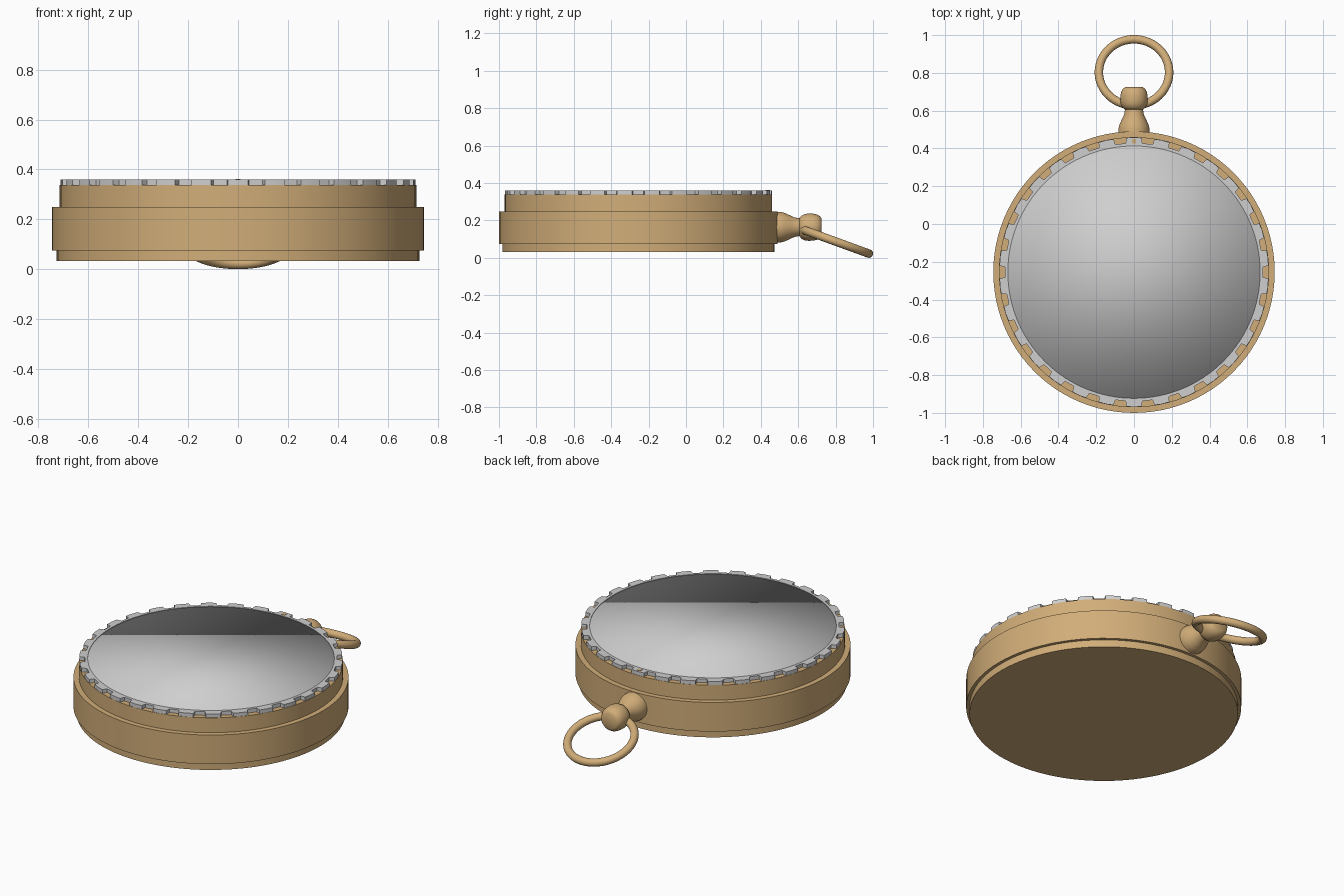
import bpy, bmesh, math
from mathutils import Matrix, Vector

if "Cube" in bpy.data.objects:
    bpy.data.objects.remove(bpy.data.objects["Cube"])

CY = -0.255          # centre of the round case in y
STEM_Z = 0.164


def material(name, rgb):
    m = bpy.data.materials.new(name)
    m.diffuse_color = (*rgb, 1)
    m.use_nodes = True
    m.node_tree.nodes["Principled BSDF"].inputs["Base Color"].default_value = m.diffuse_color
    return m


brass = material("brass", (0.64, 0.42, 0.19))
silver = material("silver", (0.62, 0.62, 0.62))


def finish(name, bm, mat, angle=35):
    bmesh.ops.recalc_face_normals(bm, faces=bm.faces)
    me = bpy.data.meshes.new(name)
    bm.to_mesh(me)
    bm.free()
    ob = bpy.data.objects.new(name, me)
    bpy.context.collection.objects.link(ob)
    me.materials.append(mat)
    bpy.ops.object.select_all(action='DESELECT')
    ob.select_set(True)
    bpy.context.view_layer.objects.active = ob
    if angle is None:
        bpy.ops.object.shade_smooth()
    else:
        bpy.ops.object.shade_smooth_by_angle(angle=math.radians(angle))
    return ob


def lathe(name, profile, mat, matrix, n=96, angle=35):
    """Revolve (radius, height) points around z, cap both ends."""
    bm = bmesh.new()
    rings = [[bm.verts.new((r * math.cos(2 * math.pi * i / n),
                            r * math.sin(2 * math.pi * i / n), z))
              for i in range(n)] for r, z in profile]
    for a, b in zip(rings, rings[1:]):
        for i in range(n):
            j = (i + 1) % n
            bm.faces.new((a[i], a[j], b[j], b[i]))
    bm.faces.new(rings[0][::-1])
    bm.faces.new(rings[-1])
    bm.transform(matrix)
    return finish(name, bm, mat, angle)


def extrude_outline(bm, outer, inner, z0, z1):
    """Solid ring between two outlines with equal point counts."""
    n = len(outer)
    o0, i0, o1, i1 = [[bm.verts.new((x, y, z)) for x, y in pts]
                      for pts, z in ((outer, z0), (inner, z0), (outer, z1), (inner, z1))]
    for k in range(n):
        j = (k + 1) % n
        for a, b in ((o0, o1), (o1, i1), (i1, i0), (i0, o0)):
            bm.faces.new((a[k], a[j], b[j], b[k]))


case_pos = Matrix.Translation((0, CY, 0))

# Case: back cover, main band and upper rim
lathe("back_cover", [(0.727, 0.032), (0.727, 0.078)], brass, case_pos)
lathe("case_band", [(0.745, 0.075), (0.745, 0.249)], brass, case_pos)
lathe("upper_rim", [(0.715, 0.245), (0.715, 0.338)], brass, case_pos)

# Notched bezel ring: 30 teeth with sloped flanks
TEETH = 30
outer, inner = [], []
for t in range(TEETH):
    for f, r in ((-0.27, 0.712), (0.0, 0.714), (0.27, 0.712), (0.31, 0.684), (0.5, 0.683), (0.69, 0.684)):
        a = math.pi / 2 + 2 * math.pi * (t + f) / TEETH
        outer.append((r * math.cos(a), r * math.sin(a) + CY))
        inner.append((0.668 * math.cos(a), 0.668 * math.sin(a) + CY))
bm = bmesh.new()
extrude_outline(bm, outer, inner, 0.337, 0.36)
finish("bezel_ring", bm, silver, 25)

# Flat cover disc, softly shaded over its edge
lathe("cover_disc", [(0.67, 0.33), (0.67, 0.357)], silver, case_pos, angle=None)

# Small index mark on the bezel above the stem
bm = bmesh.new()
bmesh.ops.create_cube(bm, size=1, matrix=Matrix.Translation((0, CY + 0.692, 0.36))
                      @ Matrix.Diagonal((0.022, 0.024, 0.004, 1)))
finish("index_mark", bm, brass)

# Stem: flared collar and rounded knob, revolved around y
stem = Matrix.Translation((0, 0, STEM_Z)) @ Matrix.Rotation(-math.pi / 2, 4, 'X')
lathe("stem_collar", [(0.082, 0.44), (0.082, 0.505), (0.077, 0.525), (0.064, 0.555),
                      (0.052, 0.58), (0.047, 0.612)], brass, stem, 40)
lathe("stem_knob", [(0.047, 0.605), (0.062, 0.618), (0.070, 0.635), (0.073, 0.655),
                    (0.072, 0.68), (0.068, 0.70), (0.058, 0.717), (0.045, 0.725)],
      brass, stem, 40, 50)

# Hanging ring, tilted down to the ground
bpy.ops.mesh.primitive_torus_add(major_radius=0.186, minor_radius=0.0225,
                                 major_segments=64, minor_segments=20,
                                 location=(0, 0.803, 0.0862),
                                 rotation=(-math.radians(20), 0, 0))
loop = bpy.context.object
loop.name = "hanging_ring"
loop.data.materials.append(brass)
bpy.ops.object.shade_smooth()
